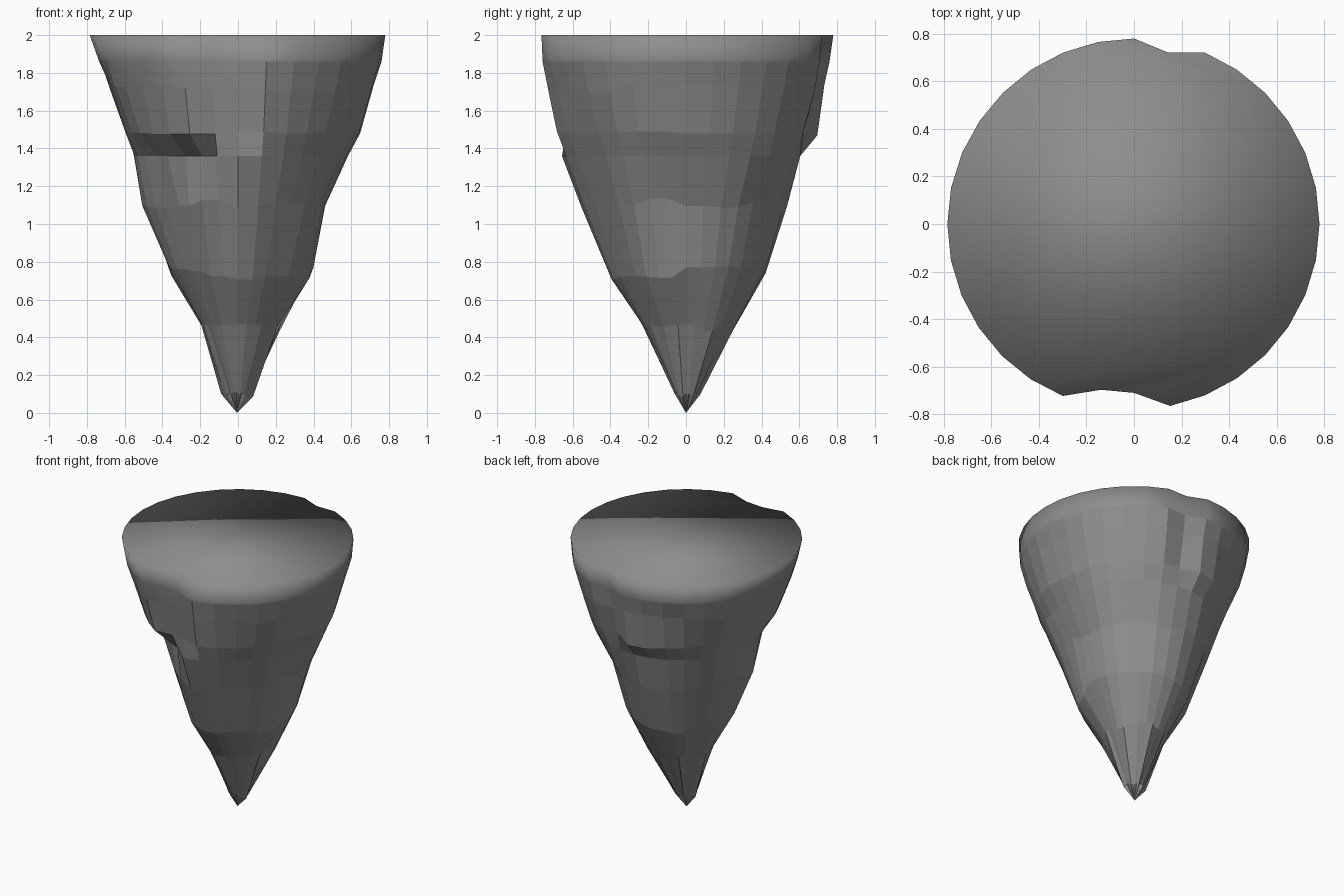
import bpy, bmesh, math, random

if "Cube" in bpy.data.objects:
    bpy.data.objects.remove(bpy.data.objects["Cube"])

random.seed(4)
N = 32  # columns around, starting at the front and turning towards +x

# Each ring: height, height jitter, then radius at front, front-right, right,
# back-right, back, back-left, left, front-left
RINGS = [
    (2.00, 0, .78, .78, .78, .78, .78, .78, .785, .785),
    (1.86, 0, .775, .77, .76, .77, .76, .76, .735, .76),
    (1.72, .03, .755, .73, .725, .735, .73, .72, .69, .72),
    (1.48, .012, .70, .655, .65, .665, .695, .63, .60, .635),
    (1.36, 0, .665, .60, .585, .615, .61, .575, .555, .52),
    (1.11, .025, .56, .51, .47, .51, .53, .50, .51, .44),
    (0.74, .035, .40, .37, .40, .41, .43, .36, .36, .34),
    (0.45, .02, .24, .22, .225, .265, .26, .22, .19, .20),
    (0.10, .015, .06, .075, .08, .075, .075, .07, .09, .07),
]
# Columns chipped inwards on the upper rings, as column: depth
CHIPS = {0: .07, 31: .07, 15: .045}
# Undercut ledge at the front left of ring 4, as column: depth
LEDGE = {31: .07, 30: .09, 29: .05}


def radius(ring, col):
    k, t = divmod(col * 8 / N, 1)
    t = t * t * (3 - 2 * t)
    a, b = ring[2 + int(k) % 8], ring[2 + (int(k) + 1) % 8]
    return a + (b - a) * t


bm = bmesh.new()
rows = []
for i, ring in enumerate(RINGS):
    row, dz, dr = [], 0, 0
    for c in range(N):
        # neighbouring columns share a shift, giving chunky facets
        if i > 1 and c % 2 == 0:
            dz = random.uniform(-ring[1], ring[1])
            dr = random.uniform(-.01, .006)
        r = radius(ring, c) + dr
        if i < 4:
            r -= CHIPS.get(c, 0)
        if i == 4:
            r -= LEDGE.get(c, 0)
        if i == 8:  # cracked tip
            r -= random.uniform(0, .02)
        a = -math.pi / 2 + math.tau * c / N
        row.append(bm.verts.new((r * math.cos(a), r * math.sin(a), ring[0] + dz)))
    rows.append(row)

# Smooth flat top
bm.faces.new(rows[0]).smooth = True
# Faceted rock sides, with the smooth upper band reaching lower at front left
for i in range(len(rows) - 1):
    for c in range(N):
        d = (c + 1) % N
        f = bm.faces.new((rows[i][c], rows[i + 1][c], rows[i + 1][d], rows[i][d]))
        f.smooth = i == 0 or (i == 1 and c >= 26)
# Pointed tip
tip = bm.verts.new((-.005, 0, 0))
for c in range(N):
    bm.faces.new((rows[-1][c], tip, rows[-1][(c + 1) % N]))

bmesh.ops.recalc_face_normals(bm, faces=bm.faces)
mesh = bpy.data.meshes.new("floating_rock")
bm.to_mesh(mesh)
bm.free()

# Dark grey stone
stone = bpy.data.materials.new("stone")
stone.diffuse_color = (.27, .27, .27, 1)
stone.use_nodes = True
stone.node_tree.nodes["Principled BSDF"].inputs["Base Color"].default_value = stone.diffuse_color
mesh.materials.append(stone)
bpy.context.collection.objects.link(bpy.data.objects.new("floating_rock", mesh))
